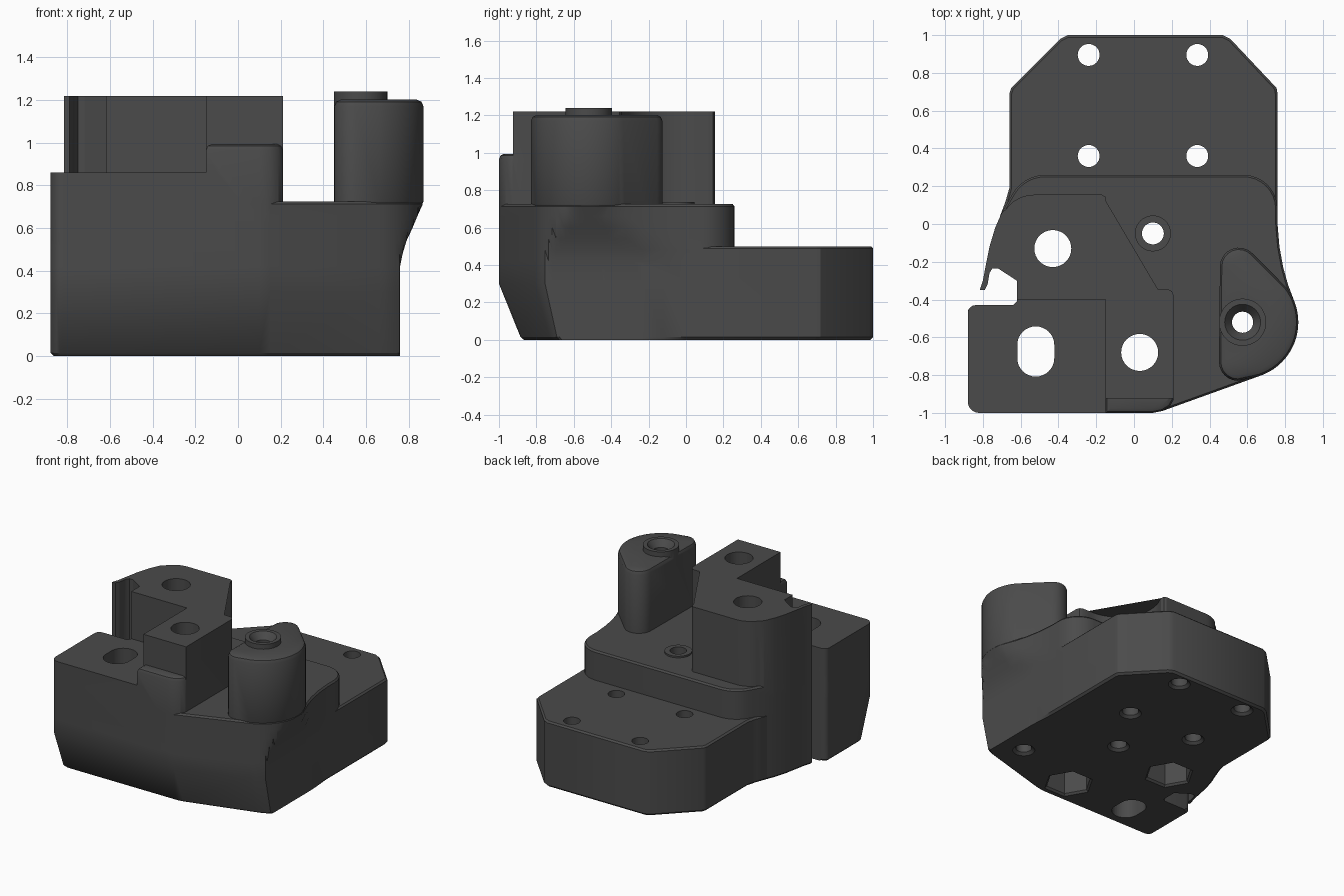
import bpy, bmesh, math
from mathutils import Vector

if "Cube" in bpy.data.objects:
    bpy.data.objects.remove(bpy.data.objects["Cube"])

grey = bpy.data.materials.new("dark_grey")
grey.diffuse_color = (0.07, 0.07, 0.07, 1)
grey.use_nodes = True
grey.node_tree.nodes["Principled BSDF"].inputs["Base Color"].default_value = grey.diffuse_color


def arc(cx, cy, r, a0, a1, n=10):
    return [(cx + r * math.cos(math.radians(a0 + (a1 - a0) * i / n)),
             cy + r * math.sin(math.radians(a0 + (a1 - a0) * i / n))) for i in range(n + 1)]


def inset_outline(pts, d):
    """Move a counter-clockwise outline inwards by d."""
    if abs(d) < 1e-6:
        return pts
    out = []
    for i, p in enumerate(pts):
        p, a, b = Vector(p), Vector(pts[i - 1]), Vector(pts[(i + 1) % len(pts)])
        e0, e1 = (p - a).normalized(), (b - p).normalized()
        n0, n1 = Vector((-e0.y, e0.x)), Vector((-e1.y, e1.x))
        q = p + (n0 + n1) * (d / max(0.4, 1 + n0.dot(n1)))
        out.append((q.x, q.y))
    return out


def loft(name, pts, levels, warp=None):
    """Closed solid from one outline, stacked at (z, inset) levels."""
    bm = bmesh.new()
    rings = []
    for z, d in levels:
        ring = [warp(x, y, z) if warp else (x, y, z) for x, y in inset_outline(pts, d)]
        rings.append([bm.verts.new(c) for c in ring])
    n = len(pts)
    for r0, r1 in zip(rings, rings[1:]):
        for i in range(n):
            j = (i + 1) % n
            bm.faces.new((r0[i], r0[j], r1[j], r1[i]))
    bm.faces.new(rings[0][::-1])
    bm.faces.new(rings[-1])
    bmesh.ops.triangulate(bm, faces=[f for f in bm.faces])
    bmesh.ops.recalc_face_normals(bm, faces=bm.faces[:])
    me = bpy.data.meshes.new(name)
    bm.to_mesh(me)
    bm.free()
    ob = bpy.data.objects.new(name, me)
    bpy.context.collection.objects.link(ob)
    me.materials.append(grey)
    return ob


def drill(x, y, profile, n=32, a0=0):
    """Round or many-sided cutter from (z, radius) pairs."""
    r = profile[0][1]
    return loft("cutter", arc(x, y, r, a0, a0 + 360, n)[:-1], [(z, 0) for z, _ in profile],
                lambda px, py, z: (x + (px - x) * dict(profile)[z] / r,
                                   y + (py - y) * dict(profile)[z] / r, z))


def combine(target, other, op):
    m = target.modifiers.new("join", 'BOOLEAN')
    m.object, m.operation, m.solver = other, op, 'EXACT'
    bpy.context.view_layer.objects.active = target
    bpy.ops.object.modifier_apply(modifier=m.name)
    bpy.data.objects.remove(other, do_unlink=True)


# main body: sloped at the lower front, bulging out under the tower
def body_warp(x, y, z):
    steps = [(0.42, 0.76), (0.48, 0.772), (0.54, 0.79), (0.6, 0.818), (0.66, 0.843), (0.725, 0.872)]
    lim = 0.76
    for (z0, l0), (z1, l1) in zip(steps, steps[1:]):
        if z > z0:
            lim = l0 + (l1 - l0) * min(1, (z - z0) / (z1 - z0))
    return (min(x, lim), y + 0.22 * max(0, -0.45 - y) * max(0, 1 - z / 0.3), z)


left_wall = [(-0.70, 0.06), (-0.735, -0.02), (-0.765, -0.12), (-0.785, -0.22), (-0.80, -0.30), (-0.82, -0.36)]
low_left = arc(-0.84, -0.47, 0.04, 90, 180, 4) + arc(-0.82, -0.94, 0.06, 180, 270, 6)
body_outline = (low_left + [(0.10, -1.0), (0.15, -0.99)] + arc(0.57, -0.52, 0.30, -72, 22, 18)
                + [(0.815, -0.32), (0.79, -0.23), (0.77, -0.12), (0.76, 0.0)]
                + arc(0.58, 0.08, 0.18, 0, 90, 8) + arc(-0.47, 0.06, 0.20, 90, 150, 6) + left_wall)
body = loft("fixture_body", body_outline,
            [(0, 0.015), (0.015, 0), (0.3, 0), (0.42, 0), (0.48, 0), (0.54, 0), (0.6, 0),
             (0.66, 0), (0.712, 0), (0.725, 0.01)], body_warp)

# rear mounting plate with clipped corners
plate = loft("base_plate", [(-0.60, -0.5), (0.70, -0.5), (0.76, -0.44), (0.76, 0.69), (0.755, 0.72),
                            (0.51, 0.98), (0.47, 1.0), (-0.35, 1.0), (-0.39, 0.98),
                            (-0.65, 0.72), (-0.66, 0.69), (-0.66, 0.19), (-0.68, 0.12), (-0.71, 0.04), (-0.66, -0.4)],
             [(0, 0.015), (0.015, 0), (0.488, 0), (0.5, 0.012)])

# low block at the front left
low_block = loft("low_block", low_left + [(-0.10, -1.0), (-0.10, -0.40), (-0.64, -0.40)],
                 [(0.5, 0), (0.86, 0)])

# rounded step in front of the tall block
step = loft("front_step", [(-0.15, -1.0), (0.10, -1.0), (0.15, -0.99), (0.19, -0.965), (0.21, -0.93),
                           (0.21, -0.85), (-0.15, -0.85)],
            [(0.6, 0), (0.965, 0), (0.985, 0.008), (0.993, 0.025)])

# tall block with a concave pocket wall
tall_outline = (left_wall + [(-0.80, -0.39), (-0.62, -0.40), (-0.15, -0.40), (-0.15, -0.925), (0.21, -0.925),
                             (0.21, -0.38), (0.20, -0.355), (0.18, -0.345)]
                + arc(0.10, -0.05, 0.295, 275, 152, 20)
                + [(-0.148, 0.12), (-0.152, 0.145), (-0.17, 0.155)] + arc(-0.53, -0.025, 0.18, 90, 145, 6))
tall = loft("tall_block", tall_outline, [(0.6, 0), (1.22, 0)])

# round-fronted tower with a raised collar
tower = loft("tower", arc(0.57, -0.52, 0.30, -72, 38, 20) + arc(0.555, -0.225, 0.10, 45, 180, 8)
             + arc(0.55, -0.73, 0.10, 180, 270, 6),
             [(0.70, 0.012), (0.725, 0), (1.17, 0), (1.192, 0.01), (1.203, 0.033)])
collar = drill(0.575, -0.52, [(1.1, 0.125), (1.24, 0.125)], 48)
boss = drill(0.10, -0.05, [(0.6, 0.095), (0.737, 0.095)], 40)

for part in (plate, low_block, step, tall, tower, collar, boss):
    combine(body, part, 'UNION')

# side slot
cutters = [loft("cutter", [(-1.0, -0.43), (-0.64, -0.43), (-0.62, -0.41), (-0.62, -0.30), (-0.72, -0.235),
                           (-0.75, -0.235), (-0.765, -0.26), (-0.775, -0.32), (-0.79, -0.35), (-1.0, -0.355)],
                [(-0.1, 0), (1.4, 0)])]
# small through holes with countersunk bottoms
for x, y in ((-0.24, 0.895), (0.335, 0.895), (-0.24, 0.36), (0.335, 0.36), (0.10, -0.05)):
    cutters.append(drill(x, y, [(-0.02, 0.08), (0.0, 0.078), (0.018, 0.058), (1.0, 0.058)]))
cutters.append(drill(0.575, -0.52, [(-0.02, 0.08), (0.0, 0.078), (0.018, 0.056), (1.19, 0.056),
                                    (1.24, 0.095), (1.3, 0.095)]))
# bolt holes with hexagonal nut pockets
for x, y in ((-0.43, -0.13), (0.03, -0.68)):
    cutters.append(drill(x, y, [(-0.1, 0.098), (1.4, 0.098)]))
    cutters.append(drill(x, y, [(-0.02, 0.18), (0.0, 0.178), (0.015, 0.163), (0.4, 0.163)], 6, 0))
# oblong hole
cutters.append(loft("cutter", arc(-0.52, -0.64, 0.098, 0, 180, 16) + arc(-0.52, -0.71, 0.098, 180, 360, 16),
                    [(-0.1, 0), (1.4, 0)]))
for c in cutters:
    c.hide_render = True
    combine(body, c, 'DIFFERENCE')

bpy.ops.object.select_all(action='DESELECT')
body.select_set(True)
bpy.context.view_layer.objects.active = body
bpy.ops.object.shade_smooth_by_angle(angle=math.radians(28))
